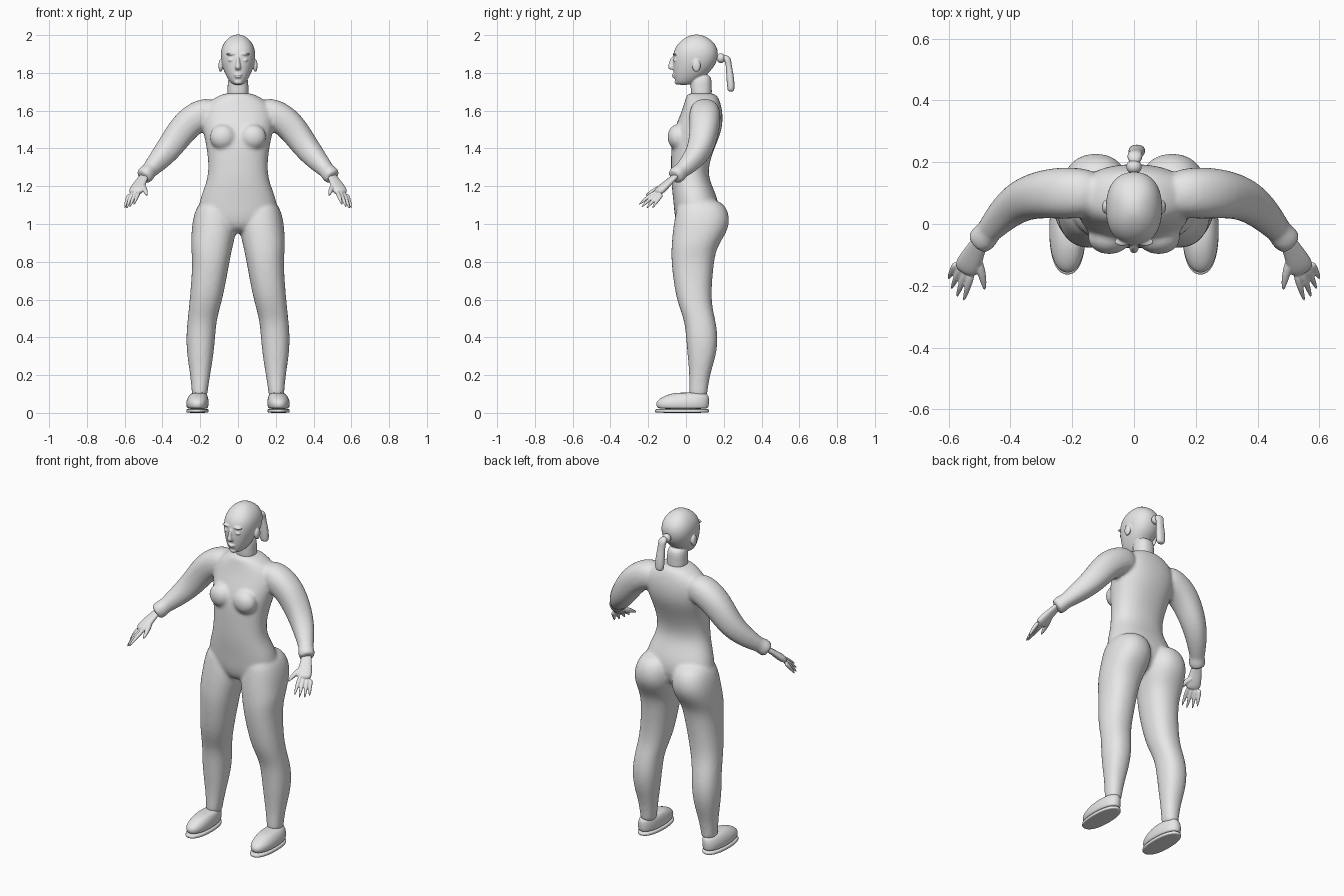
import bpy, bmesh, math
from mathutils import Vector, Matrix

cube = bpy.data.objects.get("Cube")
if cube:
    bpy.data.objects.remove(cube, do_unlink=True)

# One plain colour
grey = bpy.data.materials.new("light grey")
grey.use_nodes = True
colour = (0.8, 0.8, 0.8, 1)
grey.diffuse_color = colour
grey.node_tree.nodes["Principled BSDF"].inputs["Base Color"].default_value = colour

SIDES = 20


def skin(bm, sections):
    """Bridge elliptical sections given as (centre, u, v) and cap both ends."""
    loops = []
    for centre, u, v in sections:
        loop = []
        for i in range(SIDES):
            a = math.tau * i / SIDES
            c, s = math.cos(a), math.sin(a)
            c = math.copysign(abs(c) ** 0.88, c)
            s = math.copysign(abs(s) ** 0.88, s)
            loop.append(bm.verts.new(centre + u * c + v * s))
        loops.append(loop)
    for low, high in zip(loops, loops[1:]):
        for i in range(SIDES):
            j = (i + 1) % SIDES
            bm.faces.new((low[i], low[j], high[j], high[i]))
    bm.faces.new(loops[0])
    bm.faces.new(loops[-1])


def stack(bm, rings, side=1):
    """Horizontal rings: height, centre x, half width, front y, back y."""
    skin(bm, [(Vector((side * x, (f + b) / 2, z)), Vector((w, 0, 0)),
               Vector((0, (b - f) / 2, 0))) for z, x, w, f, b in rings])


def tube(bm, points, side=1, flat=1.0):
    """Limb along points given as x, y, z, radius."""
    path = [Vector((side * x, y, z)) for x, y, z, r in points]
    sections = []
    for i, p in enumerate(path):
        t = (path[min(i + 1, len(path) - 1)] - path[max(i - 1, 0)]).normalized()
        u = t.cross(Vector((0, 1, 0) if abs(t.z) > 0.9 else (0, 0, 1))).normalized()
        r = points[i][3]
        sections.append((p, u * r, u.cross(t) * r * flat))
    skin(bm, sections)


def blob(bm, centre, size, side=1):
    x, y, z = centre
    place = Matrix.Translation((side * x, y, z)) @ Matrix.Diagonal((*size, 1))
    bmesh.ops.create_uvsphere(bm, u_segments=16, v_segments=10, radius=1, matrix=place)


def finish(bm, name, voxel=None, smooth=4):
    """Make the object, rounding it and fusing its pieces if a voxel size is given."""
    bmesh.ops.recalc_face_normals(bm, faces=bm.faces)
    for face in bm.faces:
        face.smooth = True
    mesh = bpy.data.meshes.new(name)
    bm.to_mesh(mesh)
    bm.free()
    mesh.materials.append(grey)
    ob = bpy.data.objects.new(name, mesh)
    bpy.context.collection.objects.link(ob)
    rounding = ob.modifiers.new("rounding", "SUBSURF")
    rounding.levels = rounding.render_levels = 2
    if voxel:
        fuse = ob.modifiers.new("fuse", "REMESH")
        fuse.mode = "VOXEL"
        fuse.voxel_size = voxel
        fuse.use_smooth_shade = True
        relax = ob.modifiers.new("relax", "SMOOTH")
        relax.factor = 0.5
        relax.iterations = smooth
    return ob


# Bodysuit: torso
body = bmesh.new()
torso = [
    (1.695, .07, .01, .148), (1.675, .11, 0, .17), (1.64, .17, -.01, .185),
    (1.58, .195, -.03, .197), (1.5, .19, -.065, .193), (1.42, .17, -.08, .16),
    (1.33, .158, -.08, .125), (1.25, .16, -.08, .118), (1.18, .185, -.075, .15),
    (1.1, .215, -.066, .18), (1.02, .2, -.06, .17), (.95, .07, -.03, .12),
]
stack(body, [(z, 0, w, f, b) for z, w, f, b in torso])

# Bodysuit: legs, chest, sleeves and cuffs
leg = [
    (1.14, .115, .085, -.04, .19), (1.04, .122, .118, -.06, .238),
    (.96, .127, .12, -.072, .222), (.88, .14, .112, -.078, .165),
    (.8, .142, .098, -.08, .148), (.6, .168, .088, -.055, .13),
    (.5, .19, .077, -.01, .155), (.4, .198, .078, 0, .172),
    (.3, .2, .07, .008, .16), (.2, .2, .053, .018, .126),
    (.11, .203, .042, .015, .114), (.08, .203, .04, .018, .112),
]
sleeve = [
    (.1, .1, 1.6, .07), (.19, .1, 1.585, .086), (.28, .1, 1.525, .082),
    (.36, .083, 1.405, .071), (.425, .03, 1.33, .056), (.48, -.035, 1.272, .038),
    (.5, -.055, 1.25, .034),
]
cuff = [(.465, -.02, 1.288, .036), (.474, -.03, 1.279, .045),
        (.497, -.055, 1.253, .046), (.505, -.062, 1.246, .038)]
for side in (1, -1):
    stack(body, leg, side)
    blob(body, (.08, -.045, 1.46), (.072, .055, .068), side)
    tube(body, sleeve, side)
    tube(body, cuff, side)
finish(body, "bodysuit", 0.01, 5)

# Head: skull and neck
head = bmesh.new()
skull = [
    (1.735, .026, -.045, .02), (1.755, .046, -.058, .06), (1.79, .067, -.066, .11),
    (1.83, .083, -.07, .15), (1.88, .094, -.072, .172), (1.93, .091, -.063, .17),
    (1.97, .069, -.03, .143), (1.995, .038, .01, .1), (2.003, .012, .04, .07),
]
neck = [(1.65, .062, .025, .142), (1.72, .054, .025, .135), (1.8, .056, .02, .14)]
nose = [(1.89, .008, -.08, -.05), (1.85, .011, -.09, -.05),
        (1.83, .017, -.099, -.05), (1.815, .014, -.085, -.05)]
for part in (skull, neck, nose):
    stack(head, [(z, 0, w, f, b) for z, w, f, b in part])

# Head: lips, chin, brows, eyes and ears
blob(head, (0, -.062, 1.79), (.024, .014, .006))
blob(head, (0, -.06, 1.779), (.019, .014, .006))
blob(head, (0, -.047, 1.752), (.022, .014, .014))
for side in (1, -1):
    blob(head, (.037, -.058, 1.9), (.028, .014, .007), side)
    blob(head, (.036, -.057, 1.868), (.017, .011, .009), side)
    blob(head, (.092, .055, 1.838), (.012, .023, .034), side)
finish(head, "head", 0.004, 3)

# Hair: knot and ponytail
knot = bmesh.new()
blob(knot, (0, .185, 1.878), (.026, .024, .026))
finish(knot, "hair_knot")
tail = bmesh.new()
tube(tail, [(0, .195, 1.888, .016), (.003, .222, 1.875, .027), (.005, .226, 1.84, .02),
            (.008, .234, 1.78, .027), (.01, .238, 1.72, .027), (.01, .238, 1.7, .02)],
     flat=.75)
finish(tail, "ponytail")

# Hands and shoes
tips = [(.552, -.252, 1.1), (.575, -.24, 1.085), (.592, -.212, 1.078), (.602, -.18, 1.08)]
palm = [(.488, -.04, 1.268, .027), (.513, -.085, 1.228, .031),
        (.532, -.125, 1.19, .043), (.548, -.158, 1.16, .04)]
thumb = [(.512, -.1, 1.205, .017), (.49, -.165, 1.18, .014), (.482, -.216, 1.15, .005)]
sole = [(0, .215, .056, -.16, .12), (.004, .215, .06, -.166, .125),
        (.018, .215, .06, -.166, .125), (.022, .215, .054, -.158, .118)]
upper = [(.02, .215, .05, -.145, .115), (.03, .215, .058, -.157, .121),
         (.055, .215, .061, -.162, .124), (.078, .213, .056, -.138, .123),
         (.098, .21, .046, -.095, .118), (.108, .207, .03, -.05, .09)]
for side, label in ((1, "left"), (-1, "right")):
    hand = bmesh.new()
    tube(hand, palm, side, .5)
    tube(hand, thumb, side)
    for i, tip in enumerate(tips):
        base = Vector((.523 + .017 * i, -.155 + .01 * i, 1.172 - .004 * i))
        middle = base.lerp(Vector(tip), .5) + Vector((0, 0, .006))
        tube(hand, [(*base, .012), (*middle, .011), (*tip, .004)], side)
    finish(hand, label + "_hand", 0.004, 2)
    for part, rings in (("sole", sole), ("shoe", upper)):
        bm = bmesh.new()
        stack(bm, rings, side)
        finish(bm, label + "_" + part)
